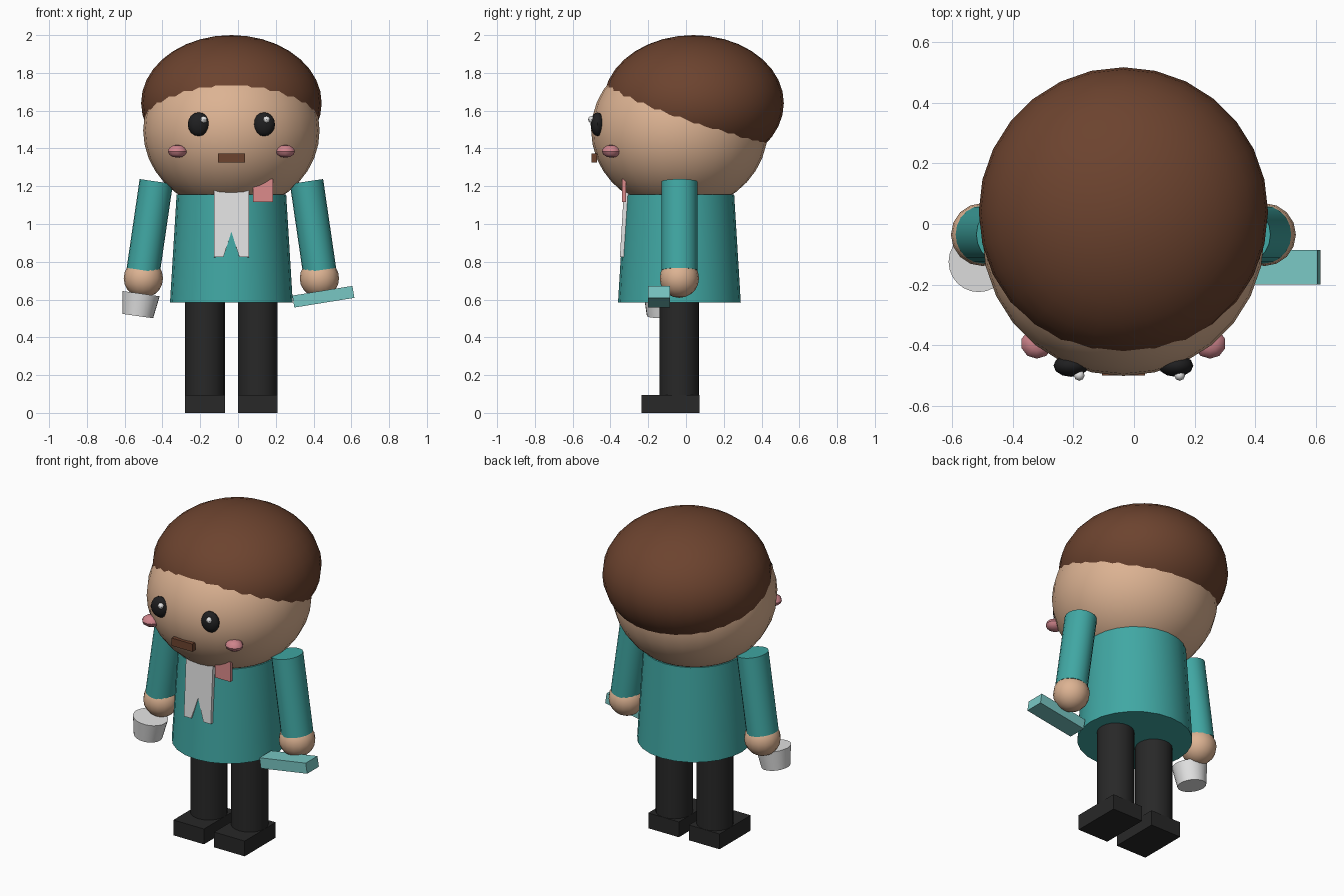
import bpy, bmesh, math
from mathutils import Matrix, Vector

cube = bpy.data.objects.get("Cube")
if cube:
    bpy.data.objects.remove(cube, do_unlink=True)

MID = -0.035    # the body axis lies at this x and y
LEAN = 0.145    # outward swing of the arms


def colour(name, r, g, b):
    m = bpy.data.materials.new(name)
    m.diffuse_color = (r, g, b, 1)
    m.use_nodes = True
    m.node_tree.nodes["Principled BSDF"].inputs["Base Color"].default_value = (r, g, b, 1)
    return m


SKIN = colour("skin", 0.72, 0.45, 0.29)
BROWN = colour("hair_brown", 0.15, 0.056, 0.028)
TEAL = colour("coat_teal", 0.052, 0.39, 0.37)
DARK = colour("trouser_black", 0.021, 0.021, 0.021)
EYE = colour("eye_black", 0.014, 0.014, 0.015)
BLUSH = colour("blush_pink", 0.62, 0.23, 0.26)
ROSE = colour("pocket_rose", 0.72, 0.26, 0.26)
WHITE = colour("white", 0.76, 0.76, 0.76)
AQUA = colour("book_aqua", 0.19, 0.57, 0.55)


def finish(name, bm, mat, loc, tilt=(0, 0, 0), smooth=True):
    bmesh.ops.recalc_face_normals(bm, faces=bm.faces)
    me = bpy.data.meshes.new(name)
    bm.to_mesh(me)
    bm.free()
    ob = bpy.data.objects.new(name, me)
    ob.location, ob.rotation_euler = loc, tilt
    me.materials.append(mat)
    bpy.context.collection.objects.link(ob)
    if smooth:
        bpy.ops.object.select_all(action='DESELECT')
        ob.select_set(True)
        bpy.context.view_layer.objects.active = ob
        bpy.ops.object.shade_smooth_by_angle(angle=math.radians(40))
    return ob


def ball(name, mat, loc, radii, segs=16, rings=10):
    bm = bmesh.new()
    bmesh.ops.create_uvsphere(bm, u_segments=segs, v_segments=rings, radius=1)
    bmesh.ops.scale(bm, vec=radii, verts=bm.verts)
    return finish(name, bm, mat, loc)


def cone(name, mat, loc, r_low, r_top, height, tilt=(0, 0, 0), segs=24, y_scale=1):
    bm = bmesh.new()
    bmesh.ops.create_cone(bm, cap_ends=True, segments=segs,
                          radius1=r_low, radius2=r_top, depth=height)
    bmesh.ops.scale(bm, vec=(1, y_scale, 1), verts=bm.verts)
    return finish(name, bm, mat, loc, tilt)


def box(name, mat, loc, size, tilt=(0, 0, 0)):
    bm = bmesh.new()
    bmesh.ops.create_cube(bm, size=1)
    bmesh.ops.scale(bm, vec=size, verts=bm.verts)
    return finish(name, bm, mat, loc, tilt, smooth=False)


# Head and the hair cap that overlaps it
ball("head", SKIN, (MID, MID, 1.495), (0.467, 0.467, 0.425), 28, 18)
ball("hair", BROWN, (MID, 0.04, 1.64), (0.478, 0.478, 0.36), 28, 18)
box("mouth", BROWN, (MID, -0.485, 1.35), (0.142, 0.03, 0.048))

# Coat body
cone("coat", TEAL, (MID, MID, 0.871), 0.325, 0.29, 0.572)

# Paired parts
for side, s in (("left", 1), ("right", -1)):
    ball(side + "_eye", EYE, (MID + s * 0.173, -0.468, 1.528), (0.058, 0.037, 0.063), 12, 8)
    ball(side + "_eye_glint", WHITE, (MID + s * 0.166 + 0.02, -0.5, 1.553), (0.018,) * 3, 8, 6)
    ball(side + "_cheek", BLUSH, (MID + s * 0.286, -0.395, 1.385), (0.053, 0.05, 0.034), 10, 6)
    cone(side + "_arm", TEAL, (MID + s * 0.432, MID, 0.99), 0.089, 0.089, 0.475,
         (0, -s * LEAN, 0), 20, 1.07)
    ball(side + "_hand", SKIN, (MID + s * 0.466, MID, 0.713), (0.104,) * 3)
    cone(side + "_leg", DARK, (MID + s * 0.14, MID, 0.345), 0.105, 0.105, 0.51, segs=20)
    box(side + "_shoe", DARK, (MID + s * 0.14, -0.082, 0.0475), (0.21, 0.305, 0.095))

# Shirt front with a notched hem, leaning with the coat
half = [(0.0925, 0.375), (0.0925, 0), (0.042, 0), (0, 0.135)]
outline = half + [(-x, z) for x, z in reversed(half[:-1])]
bm = bmesh.new()
face = bm.faces.new([bm.verts.new((x, 0, z)) for x, z in outline])
back = bmesh.ops.extrude_face_region(bm, geom=[face])
bmesh.ops.translate(bm, vec=(0, 0.03, 0),
                    verts=[v for v in back["geom"] if isinstance(v, bmesh.types.BMVert)])
finish("shirt_front", bm, WHITE, (MID, -0.35, 0.825), (-0.06, 0, 0), smooth=False)

# Pocket square and the items held in the hands
box("pocket_square", ROSE, (0.133, -0.328, 1.178), (0.105, 0.022, 0.122))
cone("cup", WHITE, (-0.522, -0.125, 0.572), 0.082, 0.1, 0.12, (0, 0.14, 0))
box("book", AQUA, (0.452, -0.143, 0.615), (0.322, 0.115, 0.064), (0, -0.16, 0))
